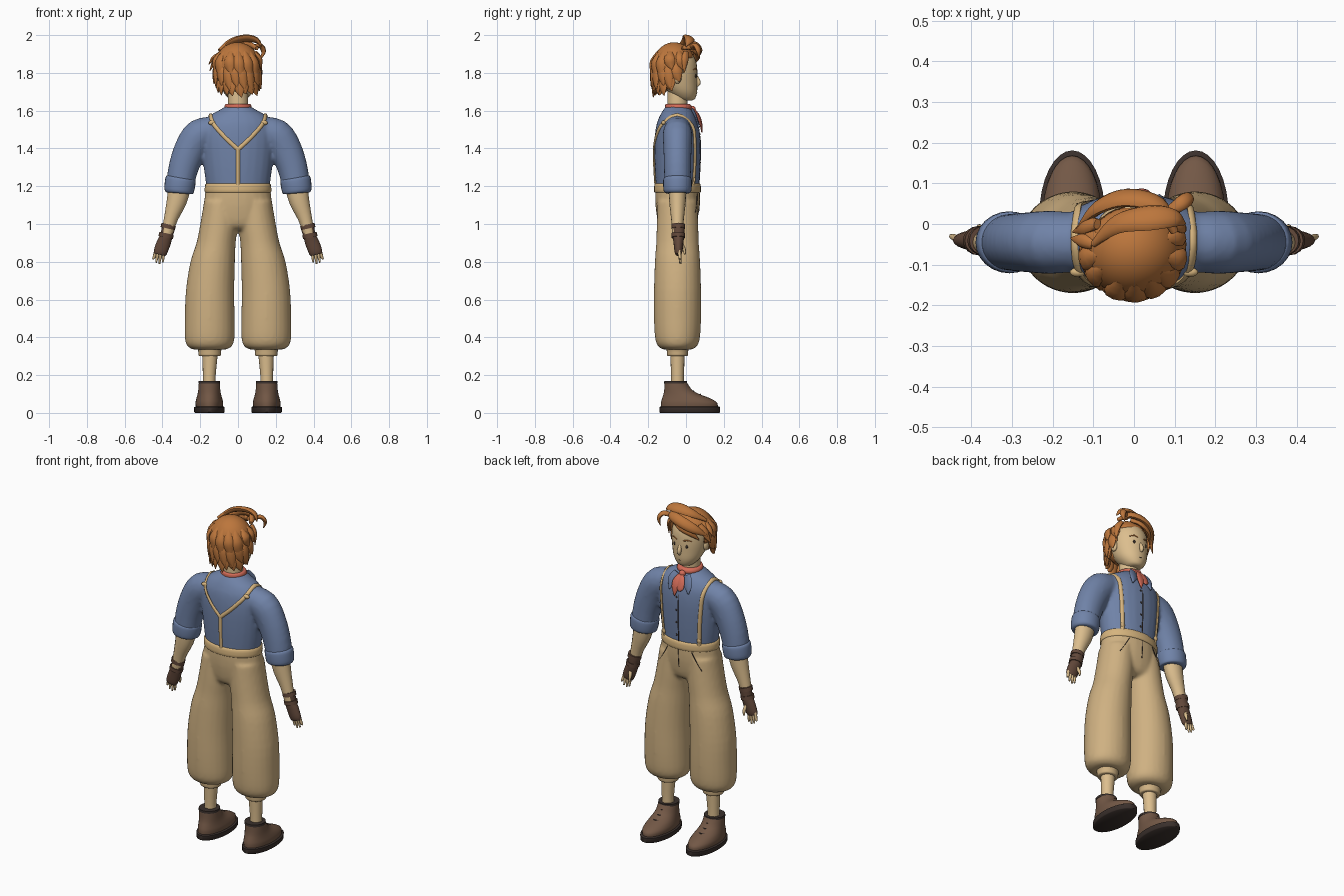
import bpy, bmesh, math, random
from mathutils import Vector

random.seed(4)
CY = -0.045  # body centre line depth


def mat(name, r, g, b):
    m = bpy.data.materials.new(name)
    m.diffuse_color = [((c / 255 + 0.055) / 1.055) ** 2.4 for c in (r, g, b)] + [1]
    return m


SKIN = mat("skin", 220, 190, 142)
TROUSER = mat("trouser_tan", 207, 177, 130)
SHIRT = mat("shirt_blue", 112, 131, 168)
HAIR = mat("hair_ginger", 188, 118, 60)
SCARF = mat("scarf_red", 212, 108, 88)
STRAP = mat("strap_tan", 214, 180, 126)
GLOVE = mat("glove_brown", 98, 72, 58)
SHOE = mat("shoe_brown", 115, 88, 70)
DARK = mat("dark_brown", 58, 48, 44)


def finish(name, bm, material):
    bmesh.ops.recalc_face_normals(bm, faces=bm.faces)
    me = bpy.data.meshes.new(name)
    bm.to_mesh(me)
    bm.free()
    ob = bpy.data.objects.new(name, me)
    bpy.context.collection.objects.link(ob)
    me.materials.append(material)
    bpy.ops.object.select_all(action='DESELECT')
    ob.select_set(True)
    bpy.context.view_layer.objects.active = ob
    bpy.ops.object.shade_smooth_by_angle(angle=math.radians(50))
    return ob


def smooth_rows(rows, steps):
    """Catmull-Rom through rows of numbers."""
    rows = [Vector(r) for r in rows]
    out = []
    for i in range(len(rows) - 1):
        a, b, c, d = rows[max(i - 1, 0)], rows[i], rows[i + 1], rows[min(i + 2, len(rows) - 1)]
        for k in range(steps):
            t = k / steps
            out.append(0.5 * (2 * b + (c - a) * t + (2 * a - 5 * b + 4 * c - d) * t * t
                              + (3 * b - a - 3 * c + d) * t ** 3))
    return out + [rows[-1]]


def skin(bm, frames, n):
    """Bridge ellipse rings given as (centre, u axis, v axis)."""
    rings = [[bm.verts.new(c + u * math.cos(2 * math.pi * k / n) + v * math.sin(2 * math.pi * k / n))
              for k in range(n)] for c, u, v in frames]
    for a, b in zip(rings, rings[1:]):
        for k in range(n):
            bm.faces.new((a[k], a[(k + 1) % n], b[(k + 1) % n], b[k]))
    bm.faces.new(rings[0])
    bm.faces.new(rings[-1])


def loft(name, rows, material, n=24, steps=3, bm=None):
    """Level rings: z, centre x, centre y, radius x, radius y."""
    own = bm or bmesh.new()
    skin(own, [(Vector((r[1], r[2], r[0])), Vector((r[3], 0, 0)), Vector((0, r[4], 0)))
               for r in smooth_rows(rows, steps)], n)
    return None if bm else finish(name, own, material)


def tube(name, rows, material, hint=lambda p: Vector((0, 1, 0)), n=10, steps=3, bm=None):
    """Rings across a path: x, y, z, width, thickness (thickness lies along hint)."""
    own = bm or bmesh.new()
    rows = smooth_rows(rows, steps)
    pts = [Vector(r[:3]) for r in rows]
    frames = []
    for i, p in enumerate(pts):
        t = (pts[min(i + 1, len(pts) - 1)] - pts[max(i - 1, 0)]).normalized()
        u = hint(p).cross(t).normalized()
        v = t.cross(u)
        frames.append((p, u * max(rows[i][3], 0.001), v * max(rows[i][4], 0.001)))
    skin(own, frames, n)
    return None if bm else finish(name, own, material)


def ball(name, loc, size, material, seg=20):
    bm = bmesh.new()
    bmesh.ops.create_uvsphere(bm, u_segments=seg, v_segments=seg // 2 + 2, radius=1)
    for v in bm.verts:
        v.co = Vector(v.co[i] * size[i] + loc[i] for i in range(3))
    return finish(name, bm, material)


def blend(ob):
    """Fuse overlapping volumes into one soft skin."""
    m = ob.modifiers.new("fuse", 'REMESH')
    m.mode, m.voxel_size, m.use_smooth_shade = 'VOXEL', 0.01, True
    m = ob.modifiers.new("soften", 'SMOOTH')
    m.factor, m.iterations = 0.5, 6
    for m in list(ob.modifiers):
        bpy.ops.object.modifier_apply(modifier=m.name)
    bpy.context.view_layer.update()
    return ob


def cast(ob, x, z, side, lift=0.003):
    """Point on the front (side 1) or back (side -1) of a garment."""
    hit, loc, nor, _ = ob.ray_cast(Vector((x, side, z)), Vector((0, -side, 0)))
    return loc + nor * lift if hit else Vector((x, CY + side * 0.11, z))


# Trousers
bm = bmesh.new()
loft("", [(0.97, 0, CY, 0.10, 0.07), (1.0, 0, CY, 0.17, 0.10), (1.1, 0, CY, 0.18, 0.117),
          (1.2, 0, CY, 0.17, 0.118)], None, bm=bm)
for s in (1, -1):
    loft("", [(z, s * cx, CY, rx, ry) for z, cx, rx, ry in
              [(0.335, 0.15, 0.085, 0.075), (0.35, 0.15, 0.115, 0.1), (0.39, 0.15, 0.131, 0.118),
               (0.5, 0.15, 0.132, 0.125), (0.65, 0.148, 0.128, 0.125), (0.8, 0.134, 0.118, 0.12),
               (0.9, 0.116, 0.104, 0.113), (1.0, 0.1, 0.1, 0.11), (1.12, 0.09, 0.09, 0.105)]], None, bm=bm)
trousers = blend(finish("trousers", bm, TROUSER))
loft("waistband", [(1.165, 0, CY, 0.168, 0.116), (1.172, 0, CY, 0.176, 0.124),
                   (1.208, 0, CY, 0.174, 0.122), (1.216, 0, CY, 0.162, 0.112)], STRAP, 32)

# Shirt body with sleeves
bm = bmesh.new()
loft("", [(1.18, 0, CY, 0.165, 0.113), (1.3, 0, CY, 0.182, 0.12), (1.43, 0, CY, 0.195, 0.122),
          (1.52, 0, CY, 0.19, 0.113), (1.57, 0, CY, 0.155, 0.095), (1.6, 0, CY, 0.105, 0.078),
          (1.625, 0, CY, 0.06, 0.06)], None, bm=bm)
for s in (1, -1):
    tube("", [(s * x, CY, z, w, t) for x, z, w, t in
              [(0.12, 1.5, 0.07, 0.07), (0.2, 1.472, 0.087, 0.078), (0.25, 1.4, 0.086, 0.075),
               (0.288, 1.3, 0.08, 0.072), (0.308, 1.2, 0.074, 0.07)]], None, n=20, bm=bm)
shirt = blend(finish("shirt", bm, SHIRT))

for s, side in ((1, "left"), (-1, "right")):
    # Rolled sleeve cuff, forearm, glove, fingers
    tube(side + "_sleeve_cuff", [(s * x, CY, z, w, w - 0.005) for x, z, w in
         [(0.303, 1.245, 0.072), (0.304, 1.238, 0.08), (0.308, 1.205, 0.081),
          (0.313, 1.172, 0.077), (0.314, 1.163, 0.066)]], SHIRT, n=24)
    tube(side + "_forearm", [(s * x, CY, z, w, t) for x, z, w, t in
         [(0.308, 1.2, 0.06, 0.048), (0.325, 1.12, 0.053, 0.044), (0.355, 1.03, 0.037, 0.034),
          (0.375, 0.95, 0.03, 0.028)]], SKIN, n=16)
    tube(side + "_glove", [(s * x, -0.04, z, w, t) for x, z, w, t in
         [(0.368, 0.985, 0.036, 0.034), (0.378, 0.94, 0.033, 0.031), (0.393, 0.9, 0.037, 0.026),
          (0.41, 0.855, 0.036, 0.021), (0.415, 0.838, 0.03, 0.015)]], GLOVE, n=16)
    for i, (x, z) in enumerate([(0.367, 0.988), (0.378, 0.94)]):
        tube(f"{side}_glove_band_{i + 1}", [(s * x, -0.041, z + 0.01, 0.039, 0.036),
             (s * (x + 0.005), -0.041, z - 0.012, 0.039, 0.036)], GLOVE, n=16, steps=1)
    for i in range(4):
        x0, x1 = 0.394 + 0.014 * i, 0.398 + 0.018 * i
        z1 = (0.797, 0.788, 0.795, 0.815)[i]
        tube(f"{side}_finger_{i + 1}", [(s * x0, -0.037, 0.86, 0.008, 0.009),
             (s * (x0 + x1) / 2, -0.032, 0.825, 0.008, 0.008), (s * x1, -0.03, z1, 0.004, 0.005)], SKIN, n=8)
    tube(side + "_thumb", [(s * 0.385, -0.025, 0.895, 0.011, 0.011),
         (s * 0.38, -0.01, 0.865, 0.009, 0.009), (s * 0.382, -0.006, 0.84, 0.005, 0.005)], SKIN, n=8)

    # Trouser cuff, shin, shoe
    loft(side + "_trouser_cuff", [(0.3, s * 0.15, CY, 0.052, 0.05), (0.306, s * 0.15, CY, 0.059, 0.055),
         (0.33, s * 0.15, CY, 0.061, 0.057), (0.35, s * 0.15, CY, 0.07, 0.06)], TROUSER)
    loft(side + "_shin", [(0.13, s * 0.152, CY, 0.034, 0.034), (0.2, s * 0.152, CY, 0.034, 0.034),
         (0.32, s * 0.148, CY, 0.042, 0.039)], SKIN, 16)
    fx = s * 0.152
    loft(side + "_sole", [(0, fx, 0.02, 0.076, 0.156), (0.004, fx, 0.02, 0.08, 0.161),
         (0.03, fx, 0.02, 0.081, 0.161), (0.034, fx, 0.02, 0.074, 0.154)], DARK, 32, 1)
    loft(side + "_shoe", [(0.03, fx, 0.018, 0.071, 0.15), (0.055, fx, 0.016, 0.073, 0.148),
         (0.078, fx, 0.0, 0.068, 0.126), (0.1, fx, -0.025, 0.062, 0.094),
         (0.125, fx, -0.043, 0.058, 0.072), (0.165, fx, -0.055, 0.055, 0.058)], SHOE, 32)
    loft(side + "_shoe_collar", [(0.155, fx, -0.055, 0.058, 0.061), (0.168, fx, -0.055, 0.057, 0.06)],
         DARK, 24, 1)
    for i, (y, z) in enumerate([(0.016, 0.138), (0.04, 0.115), (0.075, 0.098)]):
        tube(f"{side}_lace_{i + 1}", [(fx - 0.026, y - 0.012, z - 0.006, 0.004, 0.004),
             (fx, y, z, 0.004, 0.004), (fx + 0.026, y - 0.012, z - 0.006, 0.004, 0.004)], DARK, n=6)

    # Braces: front strap, over the shoulder, down to the back join
    path = [cast(shirt, s * x, z, 1) for x, z in [(0.115, 1.2), (0.122, 1.32), (0.13, 1.43), (0.138, 1.52)]]
    hit, top, nor, _ = shirt.ray_cast(Vector((s * 0.145, CY, 2)), Vector((0, 0, -1)))
    path += [top + nor * 0.003]
    path += [cast(shirt, s * x, z, -1) for x, z in [(0.13, 1.53), (0.07, 1.46), (0.0, 1.395)]]
    out = lambda p: Vector((p.x * 0.5, p.y - CY, max(p.z - 1.5, 0) * 1.2))
    tube(side + "_brace", [(*p, 0.011, 0.006) for p in path], STRAP, out, 8, 4)
    ball(side + "_brace_clip", cast(shirt, s * 0.115, 1.235, 1), (0.014, 0.008, 0.016), STRAP, 10)
    ball(side + "_brace_buckle", cast(shirt, s * 0.137, 1.535, -1), (0.02, 0.012, 0.012), STRAP, 10)

    # Shirt collar flap and slanted pocket seam
    tube(side + "_collar", [(*cast(shirt, s * x, z, 1, 0.006), w, 0.006) for x, z, w in
         [(0.03, 1.6, 0.024), (0.05, 1.56, 0.03), (0.062, 1.51, 0.003)]], SHIRT, n=8)
    tube(side + "_pocket_seam", [(*cast(trousers, s * x, z, 1, 0), 0.002, 0.003) for x, z in
         [(0.08, 1.16), (0.105, 1.115), (0.14, 1.06)]], DARK, n=6)

tube("back_brace", [(*cast(shirt, 0, z, -1), 0.011, 0.006) for z in (1.4, 1.3, 1.2)], STRAP, n=8)
tube("shirt_placket", [(*cast(shirt, 0, z, 1, 0), 0.003, 0.003) for z in (1.56, 1.45, 1.32, 1.2)], DARK, n=6)
tube("fly_seam", [(*cast(trousers, 0, z, 1, 0), 0.002, 0.003) for z in (1.165, 1.12, 1.06)], DARK, n=6)
for i in range(4):
    ball(f"shirt_button_{i + 1}", cast(shirt, 0.012, 1.25 + i * 0.075, 1, 0), (0.006, 0.004, 0.006), DARK, 8)

# Neck and scarf
loft("neck", [(1.58, 0, CY, 0.055, 0.055), (1.72, 0, CY, 0.053, 0.053)], SKIN, 20)
loft("scarf", [(1.603, 0, -0.04, 0.06, 0.06), (1.608, 0, -0.04, 0.07, 0.069), (1.622, 0, -0.04, 0.072, 0.071),
               (1.634, 0, -0.043, 0.066, 0.065), (1.636, 0, -0.043, 0.054, 0.054)], SCARF, 28)
ball("scarf_knot", (0, 0.035, 1.607), (0.02, 0.017, 0.018), SCARF, 12)
for i, (x, z) in enumerate([(0.018, 1.485), (-0.014, 1.52)]):
    tube(f"scarf_tail_{i + 1}", [(0, 0.036, 1.61, 0.01, 0.008), (x * 0.6, 0.062, 1.575, 0.026, 0.009),
         (x, 0.078, 1.535, 0.023, 0.008), (x, 0.084, z, 0.002, 0.003)], SCARF)

# Head and face
loft("head", [(z, 0, y, rx, ry) for z, y, rx, ry in
     [(1.655, 0.0, 0.03, 0.035), (1.665, -0.003, 0.05, 0.052), (1.7, -0.018, 0.078, 0.077),
      (1.75, -0.038, 0.096, 0.098), (1.81, -0.05, 0.105, 0.11), (1.87, -0.055, 0.1, 0.106),
      (1.92, -0.06, 0.07, 0.075), (1.94, -0.06, 0.02, 0.02)]], SKIN, 28)
tube("nose", [(0, 0.053, 1.785, 0.008, 0.008), (0, 0.066, 1.75, 0.012, 0.013),
              (0, 0.06, 1.73, 0.006, 0.006)], SKIN)
tube("mouth", [(-0.02, 0.047, 1.698, 0.002, 0.003), (0, 0.057, 1.695, 0.002, 0.003),
               (0.02, 0.047, 1.698, 0.002, 0.003)], DARK, n=6)
for s, side in ((1, "left"), (-1, "right")):
    ball(side + "_eye", (s * 0.04, 0.05, 1.783), (0.007, 0.005, 0.011), DARK, 12)
    ball(side + "_ear", (s * 0.103, -0.045, 1.775), (0.014, 0.022, 0.032), SKIN, 14)
    tube(side + "_eyebrow", [(s * 0.02, 0.057, 1.815, 0.003, 0.003), (s * 0.042, 0.052, 1.822, 0.004, 0.003),
         (s * 0.064, 0.036, 1.815, 0.002, 0.003)], HAIR, n=6)

# Hair cap, open over the face
HC = Vector((-0.003, -0.063, 1.83))
bm = bmesh.new()
bmesh.ops.create_uvsphere(bm, u_segments=32, v_segments=24, radius=1)
for v in bm.verts:
    v.co = Vector((v.co.x * 0.122, v.co.y * 0.116, v.co.z * 0.132)) + HC
gone = [f for f in bm.faces if (lambda c: c.z < 1.72 or (c.z < 1.8 and c.y > -0.075)
                                or (c.z < 1.875 and c.y > -0.02))(f.calc_center_median())]
bmesh.ops.delete(bm, geom=gone, context='FACES')
cap = finish("hair_cap", bm, HAIR)
thick = cap.modifiers.new("thickness", 'SOLIDIFY')
thick.thickness = 0.012

# Pointed locks in layers around the back and sides
outward = lambda p: p - HC
for layer, (top, bot, r0, r1, count) in enumerate([(1.91, 1.77, 0.085, 0.122, 9), (1.85, 1.715, 0.108, 0.121, 10),
                                                   (1.79, 1.678, 0.106, 0.112, 9)]):
    reach = (105, 92, 72)[layer]
    for i in range(count):
        a = math.radians(-reach + 2 * reach * i / (count - 1) + random.uniform(-4, 4))
        drop = bot + random.uniform(-0.01, 0.02) + (0.03 if abs(a) > 1.3 else 0)
        rows = []
        for t, r, w, k in [(0, r0, 0.014, 0.01), (0.35, r1 - 0.002, 0.028, 0.013),
                           (0.7, r1, 0.024, 0.011), (1, r1 + 0.006, 0.001, 0.001)]:
            b = a + 0.15 * t * t
            rows.append((HC.x + r * math.sin(b), HC.y - r * 0.96 * math.cos(b), top + (drop - top) * t, w, k))
        tube(f"hair_lock_{layer + 1}_{i + 1}", rows, HAIR, outward, 8)

# Swept fringe, crown tuft and side curls
fringe = {
    "crown_sweep": [(-0.1, -0.05, 1.92, .008, .008), (-0.04, 0.0, 1.965, .026, .014),
                    (0.04, 0.015, 1.983, .034, .015), (0.1, 0.015, 1.972, .024, .012), (0.125, 0.0, 1.94, .003, .003)],
    "front_sweep": [(0.1, -0.02, 1.93, .01, .01), (0.06, 0.045, 1.945, .026, .016),
                    (-0.02, 0.064, 1.93, .03, .016), (-0.09, 0.04, 1.895, .024, .014), (-0.14, -0.01, 1.85, .002, .002)],
    "low_sweep": [(0.05, 0.03, 1.925, .012, .01), (0.0, 0.058, 1.905, .024, .013),
                  (-0.06, 0.05, 1.875, .02, .012), (-0.1, 0.015, 1.825, .002, .002)],
    "left_curl": [(0.07, 0.02, 1.93, .012, .01), (0.115, 0.05, 1.945, .018, .012),
                  (0.135, 0.066, 1.915, .015, .01), (0.122, 0.068, 1.875, .002, .002)],
    "left_side": [(0.09, 0.0, 1.91, .014, .01), (0.116, -0.005, 1.87, .02, .011), (0.12, -0.01, 1.8, .002, .002)],
    "right_side": [(-0.09, 0.0, 1.91, .014, .01), (-0.12, -0.005, 1.87, .022, .012), (-0.15, -0.02, 1.81, .002, .002)],
    "right_flick": [(-0.1, -0.05, 1.9, .014, .01), (-0.13, -0.04, 1.88, .016, .01), (-0.155, -0.035, 1.845, .002, .002)],
}
for name, rows in fringe.items():
    tube("hair_" + name, rows, HAIR, outward, 10, 5)
